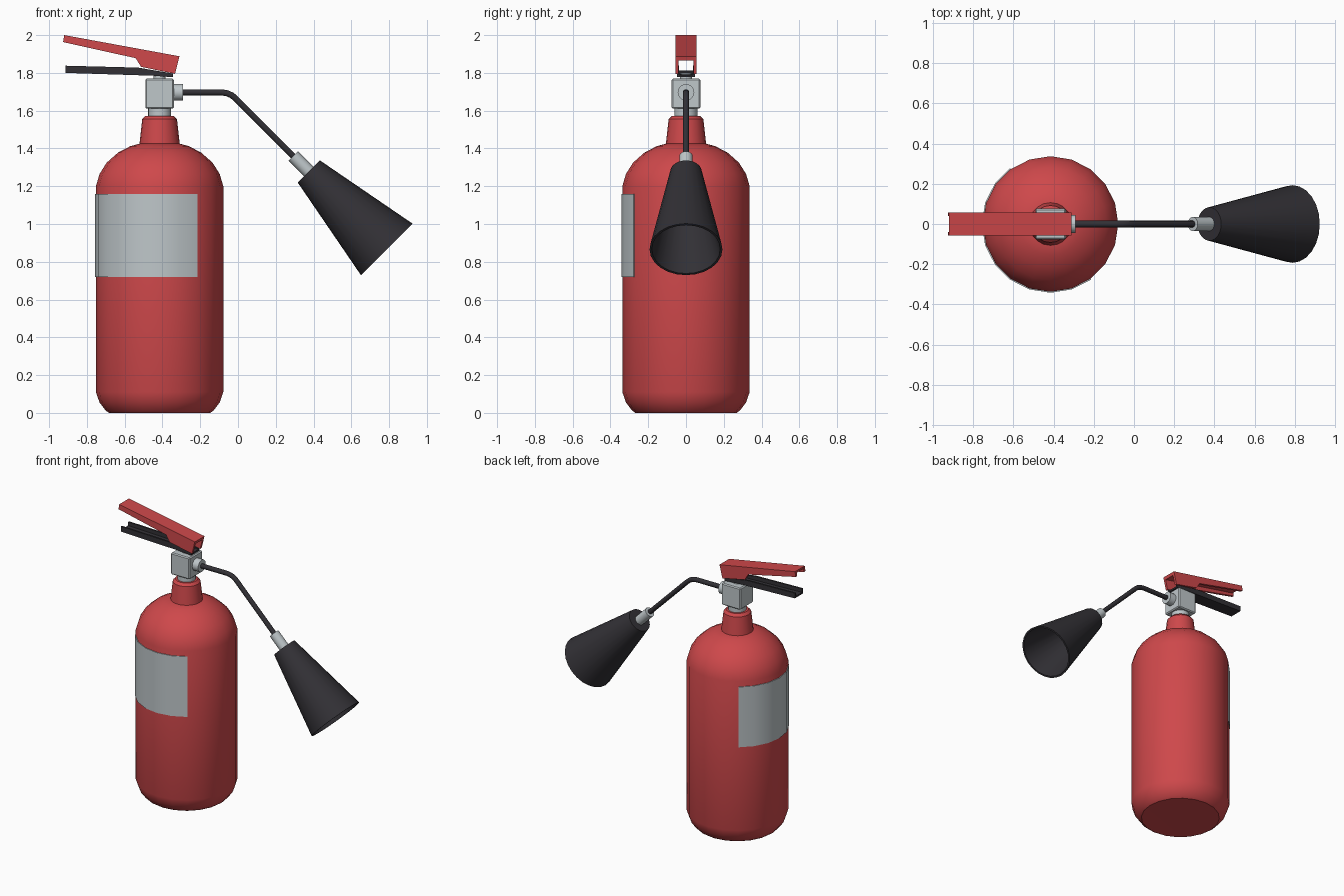
import bpy, bmesh, math
from mathutils import Vector, Matrix

if "Cube" in bpy.data.objects:
    bpy.data.objects.remove(bpy.data.objects["Cube"])


def material(name, rgb):
    m = bpy.data.materials.new(name)
    m.diffuse_color = (*rgb, 1)
    m.use_nodes = True
    m.node_tree.nodes["Principled BSDF"].inputs["Base Color"].default_value = m.diffuse_color
    return m


RED = material("red paint", (0.62, 0.065, 0.07))
GREY = material("light grey metal", (0.52, 0.57, 0.59))
BLACK = material("black plastic", (0.032, 0.03, 0.036))
AXIS = -0.415  # x of the cylinder axis


def finish(name, bm, mat, angle=35):
    bmesh.ops.remove_doubles(bm, verts=bm.verts, dist=1e-5)
    bmesh.ops.recalc_face_normals(bm, faces=bm.faces)
    me = bpy.data.meshes.new(name)
    bm.to_mesh(me)
    bm.free()
    me.materials.append(mat)
    ob = bpy.data.objects.new(name, me)
    bpy.context.collection.objects.link(ob)
    bpy.ops.object.select_all(action='DESELECT')
    ob.select_set(True)
    bpy.context.view_layer.objects.active = ob
    if angle:
        bpy.ops.object.shade_smooth_by_angle(angle=math.radians(angle))
    return ob


def lathe(name, profile, mat, n=20, origin=(AXIS, 0, 0), axis=(0, 0, 1),
          start=0, sweep=360, closed=False):
    """Turn (radius, height) points about an axis."""
    bm = bmesh.new()
    rot = Vector((0, 0, 1)).rotation_difference(Vector(axis)).to_matrix().to_4x4()
    mtx = Matrix.Translation(origin) @ rot
    full = sweep == 360
    rings = []
    for i in range(n if full else n + 1):
        a = math.radians(start + sweep * i / n)
        rings.append([bm.verts.new(mtx @ Vector((r * math.cos(a), r * math.sin(a), z)))
                      for r, z in profile])
    k = len(profile)
    for i in range(n):
        p, q = rings[i], rings[(i + 1) % len(rings)]
        for j in range(k if closed else k - 1):
            l = (j + 1) % k
            if profile[j][0] == 0:
                bm.faces.new((p[j], p[l], q[l]))
            elif profile[l][0] == 0:
                bm.faces.new((p[j], p[l], q[j]))
            else:
                bm.faces.new((p[j], p[l], q[l], q[j]))
    if closed and not full:
        bm.faces.new(rings[0])
        bm.faces.new(rings[-1])
    return finish(name, bm, mat)


def channel(name, side, web, width, wall, mat):
    """Bent sheet handle: two side plates joined by a web."""
    bm = bmesh.new()
    for prof, y0, y1 in ((side, -width, wall - width), (side, width - wall, width),
                         (web, wall - width, width - wall)):
        a = [bm.verts.new((x, y0, z)) for x, z in prof]
        b = [bm.verts.new((x, y1, z)) for x, z in prof]
        bm.faces.new(a)
        bm.faces.new(b)
        for i in range(len(prof)):
            j = (i + 1) % len(prof)
            bm.faces.new((a[i], a[j], b[j], b[i]))
        bmesh.ops.recalc_face_normals(bm, faces=bm.faces)
    return finish(name, bm, mat, 0)


# Cylinder with domed shoulder
lathe("cylinder_body", [(0, 0.004), (0.268, 0), (0.285, 0.012), (0.318, 0.055), (0.337, 0.11),
                        (0.337, 1.20), (0.318, 1.265), (0.28, 1.325), (0.22, 1.378),
                        (0.155, 1.412), (0.107, 1.425), (0, 1.425)], RED)
lathe("neck", [(0.107, 1.42), (0.092, 1.555), (0.075, 1.573), (0, 1.573)], RED)

# Label plate round half of the cylinder
lathe("label", [(0.335, 0.72), (0.342, 0.72), (0.342, 1.16), (0.335, 1.16)], GREY,
      n=10, start=126, sweep=180, closed=True)

# Valve: collar, block, outlet and stem
lathe("valve_collar", [(0.061, 1.57), (0.061, 1.62)], GREY)
bm = bmesh.new()
bmesh.ops.create_cube(bm, size=1, matrix=Matrix.Translation((AXIS, 0, 1.69))
                      @ Matrix.Diagonal((0.152, 0.152, 0.158, 1)))
bmesh.ops.bevel(bm, geom=bm.edges[:], offset=0.007, segments=1, affect='EDGES')
finish("valve_block", bm, GREY, 0)
lathe("valve_outlet", [(0.044, 0), (0.044, 0.05), (0, 0.05)], GREY,
      origin=(-0.342, 0, 1.697), axis=(1, 0, 0))
lathe("valve_stem", [(0.032, 1.76), (0.032, 1.80), (0, 1.80)], GREY, n=16)

# Squeeze lever (channel open below) and carrying handle (channel open above)
channel("squeeze_lever",
        [(-0.926, 1.963), (-0.92, 2.0), (-0.31, 1.888), (-0.333, 1.795), (-0.513, 1.832),
         (-0.542, 1.878)],
        [(-0.916, 1.982), (-0.92, 2.0), (-0.31, 1.888), (-0.316, 1.866)],
        0.056, 0.017, RED)
channel("carrying_handle",
        [(-0.913, 1.80), (-0.913, 1.838), (-0.53, 1.828), (-0.345, 1.797), (-0.345, 1.777),
         (-0.45, 1.785)],
        [(-0.913, 1.80), (-0.913, 1.812), (-0.45, 1.797), (-0.345, 1.789), (-0.345, 1.777),
         (-0.45, 1.785)],
        0.048, 0.012, BLACK)

# Bent discharge tube
cu = bpy.data.curves.new("discharge_tube", 'CURVE')
cu.dimensions = '3D'
cu.bevel_depth = 0.017
cu.bevel_resolution = 3
path = [(-0.30, 1.697), (-0.09, 1.697), (-0.06, 1.693), (-0.032, 1.681), (-0.008, 1.66),
        (0.31, 1.342)]
sp = cu.splines.new('POLY')
sp.points.add(len(path) - 1)
for p, (x, z) in zip(sp.points, path):
    p.co = (x, 0, z, 1)
cu.materials.append(BLACK)
bpy.context.collection.objects.link(bpy.data.objects.new("discharge_tube", cu))

# Ferrule and hollow horn, both along the 45 degree tube
down = Vector((1, 0, -1)).normalized()
lathe("horn_ferrule", [(0, 0), (0.035, 0), (0.035, 0.14)], GREY,
      origin=(0.292, 0, 1.36), axis=down)
lathe("horn", [(0, 0), (0.083, 0), (0.193, 0.583), (0.181, 0.583), (0.072, 0.015), (0, 0.015)],
      BLACK, n=24, origin=(0.375, 0, 1.278), axis=down)
